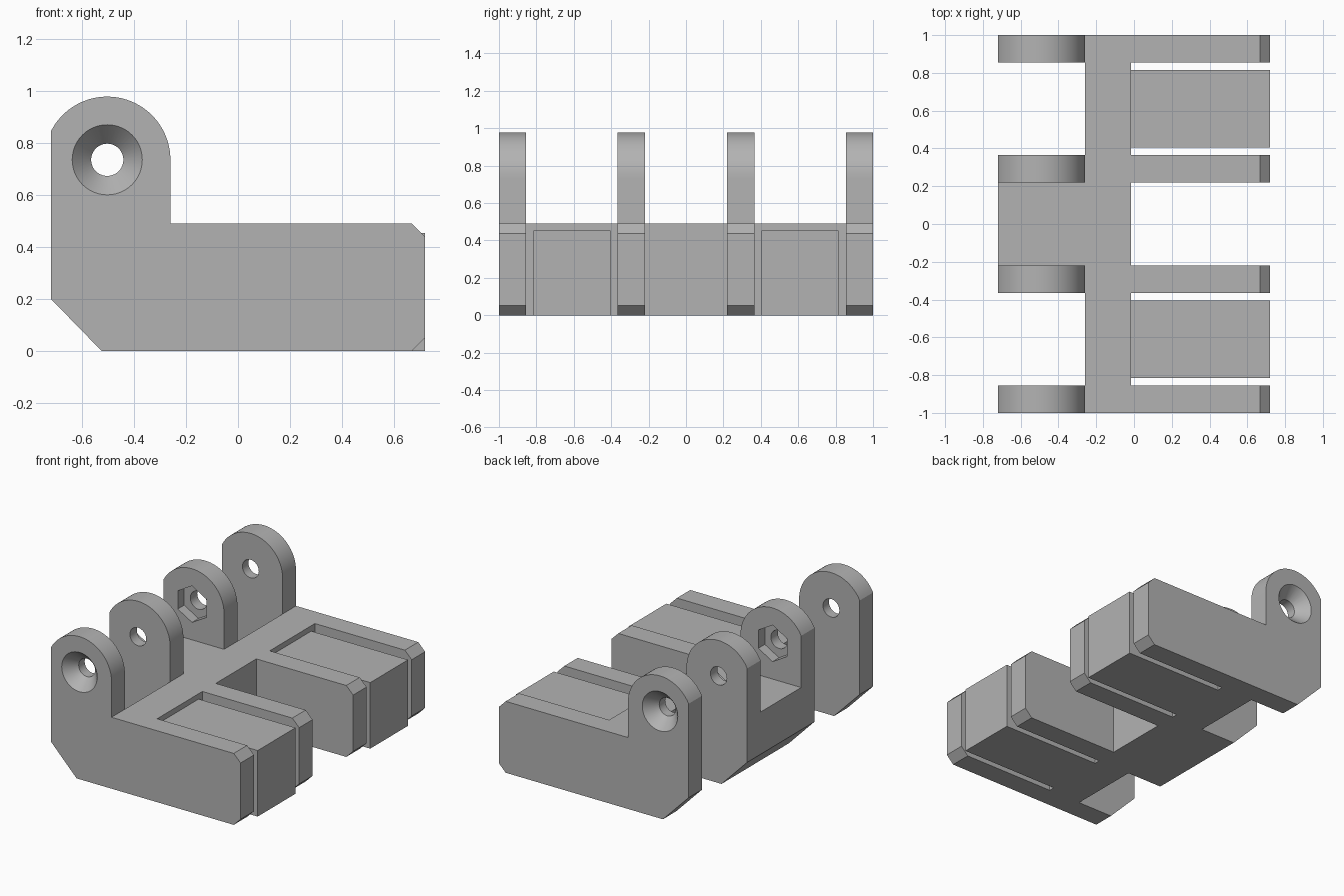
import bpy
import bmesh
from math import sin, cos, pi, radians, asin

if "Cube" in bpy.data.objects:
    bpy.data.objects.remove(bpy.data.objects["Cube"], do_unlink=True)

grey = bpy.data.materials.new("mid grey")
grey.use_nodes = True
grey.diffuse_color = (0.45, 0.45, 0.45, 1)
grey.node_tree.nodes["Principled BSDF"].inputs["Base Color"].default_value = (0.45, 0.45, 0.45, 1)

# Main dimensions
END, SPINE_BACK, SPINE_FRONT = 0.72, -0.26, -0.015
TOP, CHAMFER = 0.49, 0.052
EYE_X, EYE_Z, EYE_R, HOLE_R = -0.503, 0.735, 0.243, 0.062


def loft(name, outline_a, y_a, outline_b, y_b):
    """Solid between two matching x-z outlines at two depths."""
    bm = bmesh.new()
    a = [bm.verts.new((x, y_a, z)) for x, z in outline_a]
    b = [bm.verts.new((x, y_b, z)) for x, z in outline_b]
    bm.faces.new(a)
    bm.faces.new(b[::-1])
    for i in range(len(a)):
        j = (i + 1) % len(a)
        bm.faces.new((a[i], b[i], b[j], a[j]))
    bmesh.ops.recalc_face_normals(bm, faces=bm.faces)
    mesh = bpy.data.meshes.new(name)
    bm.to_mesh(mesh)
    bm.free()
    mesh.materials.append(grey)
    obj = bpy.data.objects.new(name, mesh)
    bpy.context.scene.collection.objects.link(obj)
    return obj


def prism(name, outline, y_a, y_b):
    return loft(name, outline, y_a, outline, y_b)


def box(name, x0, x1, y0, y1, z1):
    return prism(name, [(x0, 0), (x1, 0), (x1, z1), (x0, z1)], y0, y1)


def ring(radius, sides):
    """Regular polygon around the pin axis, with a corner at the top."""
    return [(EYE_X + radius * sin(2 * pi * i / sides),
             EYE_Z + radius * cos(2 * pi * i / sides)) for i in range(sides)]


def combine(target, other, operation):
    mod = target.modifiers.new(operation.lower(), "BOOLEAN")
    mod.operation, mod.object, mod.solver = operation, other, "EXACT"
    bpy.context.view_layer.update()
    graph = bpy.context.evaluated_depsgraph_get()
    mesh = bpy.data.meshes.new_from_object(target.evaluated_get(graph))
    target.modifiers.clear()
    target.data = mesh
    bpy.data.objects.remove(other, do_unlink=True)


# Side outline of an arm with its round eye
heel = [(-END, 0.2), (-0.525, 0)]
arc_end = pi - asin((EYE_R**2 - (END + EYE_X)**2) ** 0.5 / EYE_R)
arc = [(EYE_X + EYE_R * cos(arc_end * i / 36),
        EYE_Z + EYE_R * sin(arc_end * i / 36)) for i in range(37)]
arm_outline = heel + [
    (END - CHAMFER, 0), (END, CHAMFER), (END, TOP - CHAMFER),
    (END - CHAMFER, TOP), (SPINE_BACK, TOP)] + arc

# Cross spine and middle bridge
body = box("hinge_bracket", SPINE_BACK, SPINE_FRONT, -0.93, 0.93, TOP)
bridge = prism("bridge", heel + [(SPINE_FRONT, 0), (SPINE_FRONT, TOP), (-END, TOP)], -0.3, 0.3)
combine(body, bridge, "UNION")

for side in (-1, 1):
    # Outer arm, countersunk from the outside
    outer = prism("outer_arm", arm_outline, side * 0.855, side)
    combine(outer, prism("pin_hole", ring(HOLE_R, 48), side * 0.8, side * 1.1), "DIFFERENCE")
    sink = loft("countersink", ring(HOLE_R, 48), side * 0.92, ring(0.144, 48), side * 1.01)
    combine(outer, sink, "DIFFERENCE")
    combine(body, outer, "UNION")

    # Inner arm, with a nut pocket on the inside
    inner = prism("inner_arm", arm_outline, side * 0.22, side * 0.365)
    combine(inner, prism("pin_hole", ring(HOLE_R, 48), side * 0.1, side * 0.5), "DIFFERENCE")
    combine(inner, prism("nut_pocket", ring(0.125, 6), side * 0.2, side * 0.29), "DIFFERENCE")
    combine(body, inner, "UNION")

    # Lower tongue between the two arms
    tongue = box("tongue", SPINE_FRONT - 0.1, END, side * 0.405, side * 0.815, 0.453)
    combine(body, tongue, "UNION")

# Smooth the round parts and keep edges crisp
bpy.ops.object.select_all(action="DESELECT")
body.select_set(True)
bpy.context.view_layer.objects.active = body
bpy.ops.object.shade_smooth_by_angle(angle=radians(20))
